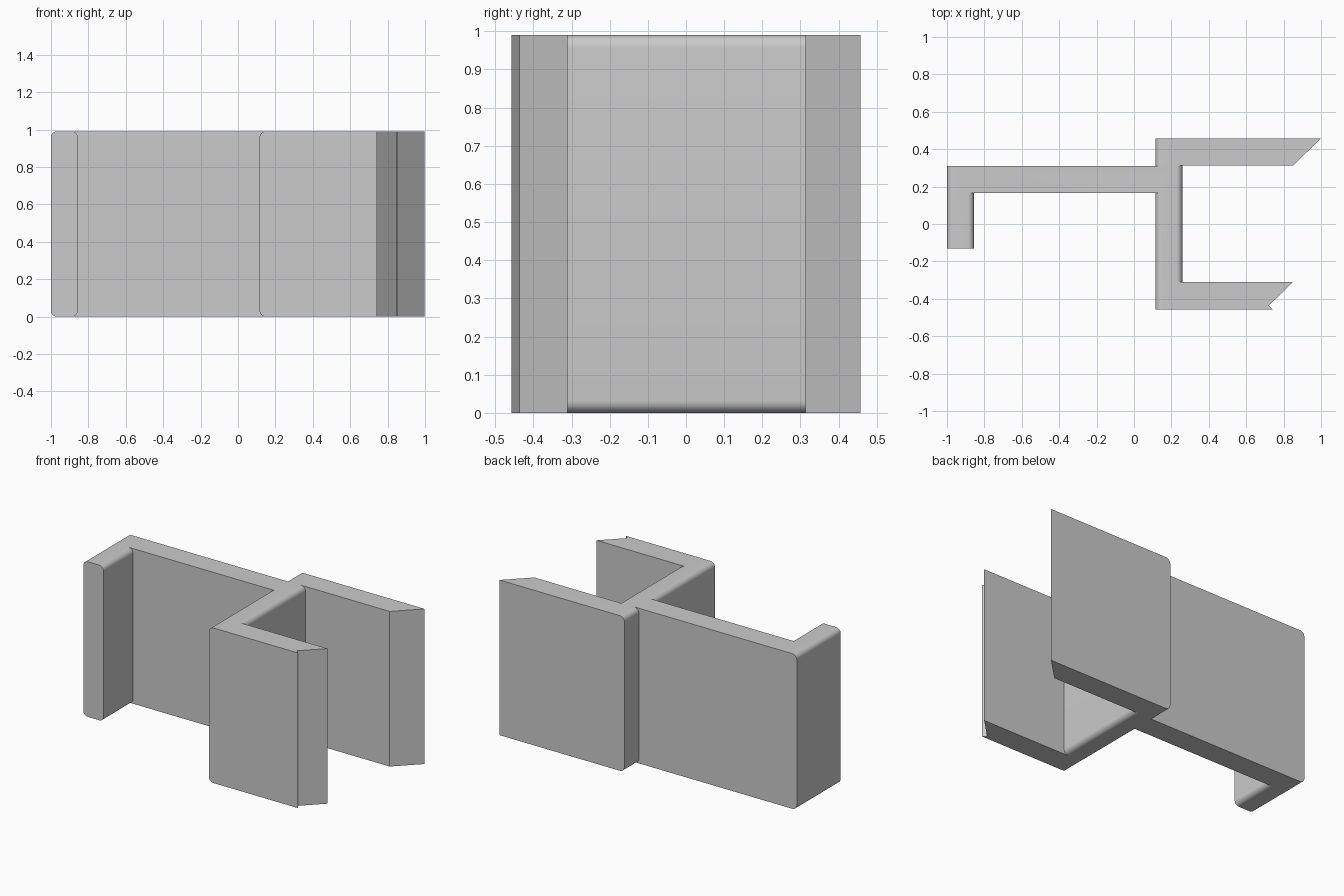
import bpy, bmesh, math
from mathutils import Vector

if "Cube" in bpy.data.objects:
    bpy.data.objects.remove(bpy.data.objects["Cube"])

H = 0.99   # height of the extrusion
R = 0.032  # corner rounding


def prism(name, points, direction):
    """Solid made by sweeping a flat outline along a direction."""
    bm = bmesh.new()
    face = bm.faces.new([bm.verts.new(p) for p in points])
    swept = bmesh.ops.extrude_face_region(bm, geom=[face])["geom"]
    bmesh.ops.translate(bm, vec=Vector(direction),
                        verts=[v for v in swept if isinstance(v, bmesh.types.BMVert)])
    bmesh.ops.recalc_face_normals(bm, faces=bm.faces)
    mesh = bpy.data.meshes.new(name)
    bm.to_mesh(mesh)
    bm.free()
    ob = bpy.data.objects.new(name, mesh)
    bpy.context.collection.objects.link(ob)
    return ob


def rounded_web(name, x0, x1, y0, y1, steps=8):
    """Plate running along y with a rounded x-z cross-section."""
    pts = []
    corners = [(x1 - R, H - R), (x0 + R, H - R), (x0 + R, R), (x1 - R, R)]
    for i, (cx, cz) in enumerate(corners):
        for k in range(steps + 1):
            a = math.pi / 2 * (i + k / steps)
            pts.append((cx + R * math.cos(a), y0, cz + R * math.sin(a)))
    return prism(name, pts, (0, y1 - y0, 0))


def flat_plate(name, outline):
    """Upright plate from its plan outline."""
    return prism(name, [(x, y, 0) for x, y in outline], (0, 0, H))


# cross web joining the two arms
body = rounded_web("bracket_body", 0.115, 0.258, -0.457, 0.457)

parts = [
    # long back plate and the lip at its left end
    flat_plate("back_plate", [(-0.93, 0.166), (0.18, 0.166), (0.18, 0.311), (-0.93, 0.311)]),
    rounded_web("left_lip", -1.0, -0.856, -0.132, 0.311),
    # rear arm with a bevelled tip
    flat_plate("rear_arm", [(0.19, 0.313), (0.852, 0.313), (0.998, 0.457), (0.19, 0.457)]),
    # front arm with a bevelled tip and small hook
    flat_plate("front_arm", [(0.19, -0.457), (0.742, -0.457), (0.721, -0.436),
                             (0.849, -0.31), (0.19, -0.31)]),
]

# fuse everything into one solid
bpy.context.view_layer.objects.active = body
for part in parts:
    mod = body.modifiers.new("join_" + part.name, "BOOLEAN")
    mod.operation = "UNION"
    mod.solver = "EXACT"
    mod.object = part
    bpy.ops.object.modifier_apply(modifier=mod.name)
    bpy.data.objects.remove(part)

body.select_set(True)
bpy.ops.object.shade_smooth_by_angle(angle=math.radians(30))
